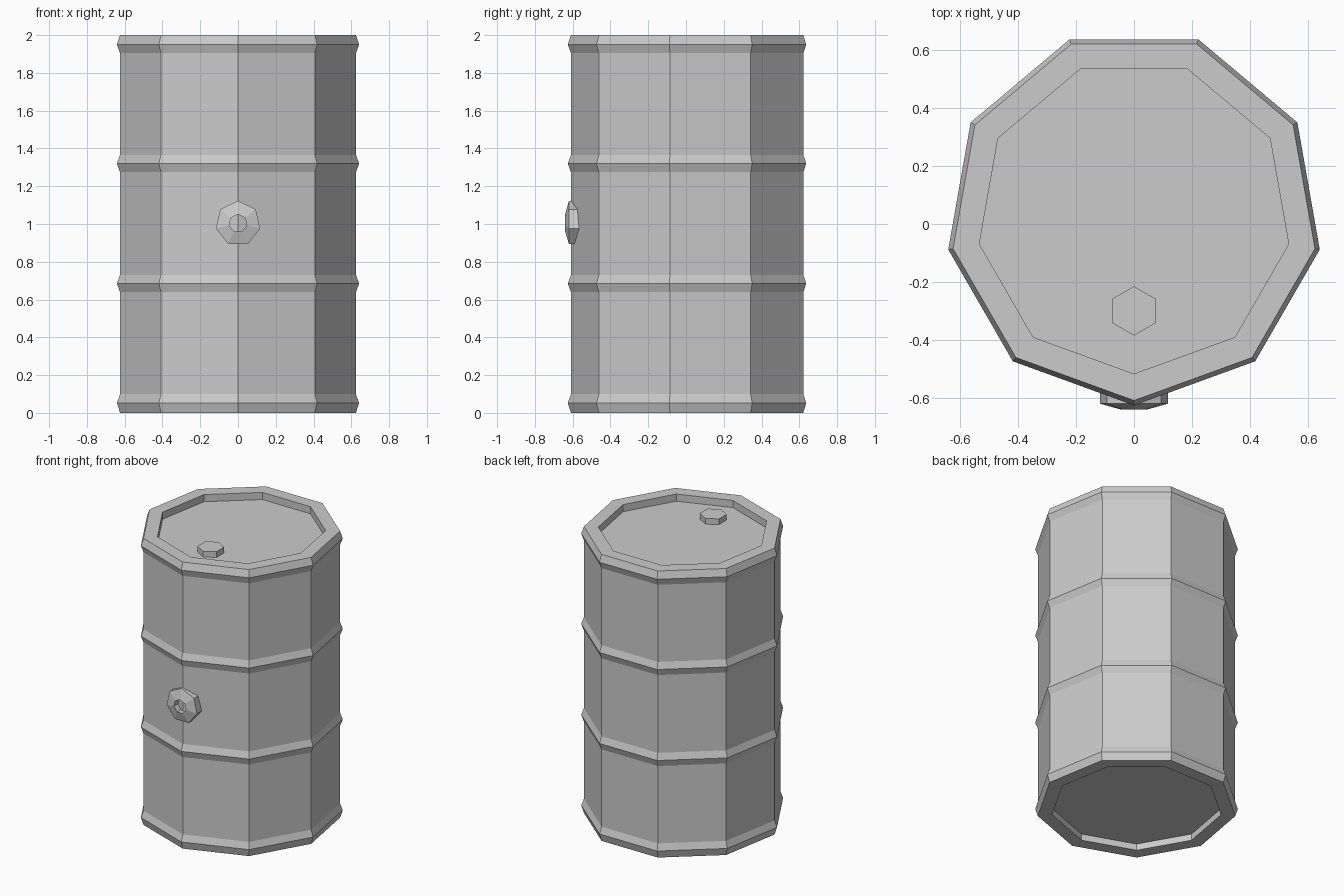
import bpy, bmesh
from math import sin, cos, pi, radians
from mathutils import Matrix

if "Cube" in bpy.data.objects:
    bpy.data.objects.remove(bpy.data.objects["Cube"])


def lathe(name, profile, sides, start, matrix, closed=False):
    """Revolve (radius, height) points around local z; radius 0 is a pole."""
    bm = bmesh.new()
    rings = []
    for r, h in profile:
        if r == 0:
            rings.append([bm.verts.new((0, 0, h))] * sides)
        else:
            rings.append([bm.verts.new((r * cos(start + 2 * pi * i / sides),
                                        r * sin(start + 2 * pi * i / sides), h))
                          for i in range(sides)])
    pairs = list(zip(rings, rings[1:]))
    if closed:
        pairs.append((rings[-1], rings[0]))
    for a, b in pairs:
        for i in range(sides):
            j = (i + 1) % sides
            bm.faces.new(dict.fromkeys((a[i], a[j], b[j], b[i])))
    bmesh.ops.recalc_face_normals(bm, faces=bm.faces)
    bm.transform(matrix)
    mesh = bpy.data.meshes.new(name)
    bm.to_mesh(mesh)
    bm.free()
    obj = bpy.data.objects.new(name, mesh)
    bpy.context.collection.objects.link(obj)
    return obj


# Barrel: nine-sided shell with four raised hoops and recessed ends
BODY, HOOP, LID = 0.634, 0.651, 0.542
profile = [(0, 0.045), (LID, 0.045), (LID, 0), (BODY, 0)]
for z in (0.053, 0.685, 1.32, 1.95):
    if z > 0.1:
        profile.append((BODY, z - 0.046))
    profile.append((HOOP, z))
    if z < 1.9:
        profile.append((BODY, z + 0.046))
profile += [(BODY, 2), (LID, 2), (LID, 1.95), (0, 1.95)]
lathe("barrel", profile, 9, radians(-90), Matrix.Translation((0, 0.025, 0)))

# Hexagonal filler cap on the lid
lathe("lid_cap", [(0, 1.945), (0.085, 1.945), (0.085, 1.99), (0, 1.99)],
      6, radians(90), Matrix.Translation((0, -0.3, 0)))

# Seven-sided ring fitting on the front, facing -y
lathe("front_spout_ring", [(0.048, 0.54), (0.12, 0.54), (0.12, 0.62), (0.048, 0.64)],
      7, radians(90),
      Matrix.Translation((0, 0, 1.003)) @ Matrix.Rotation(radians(90), 4, 'X'), closed=True)
